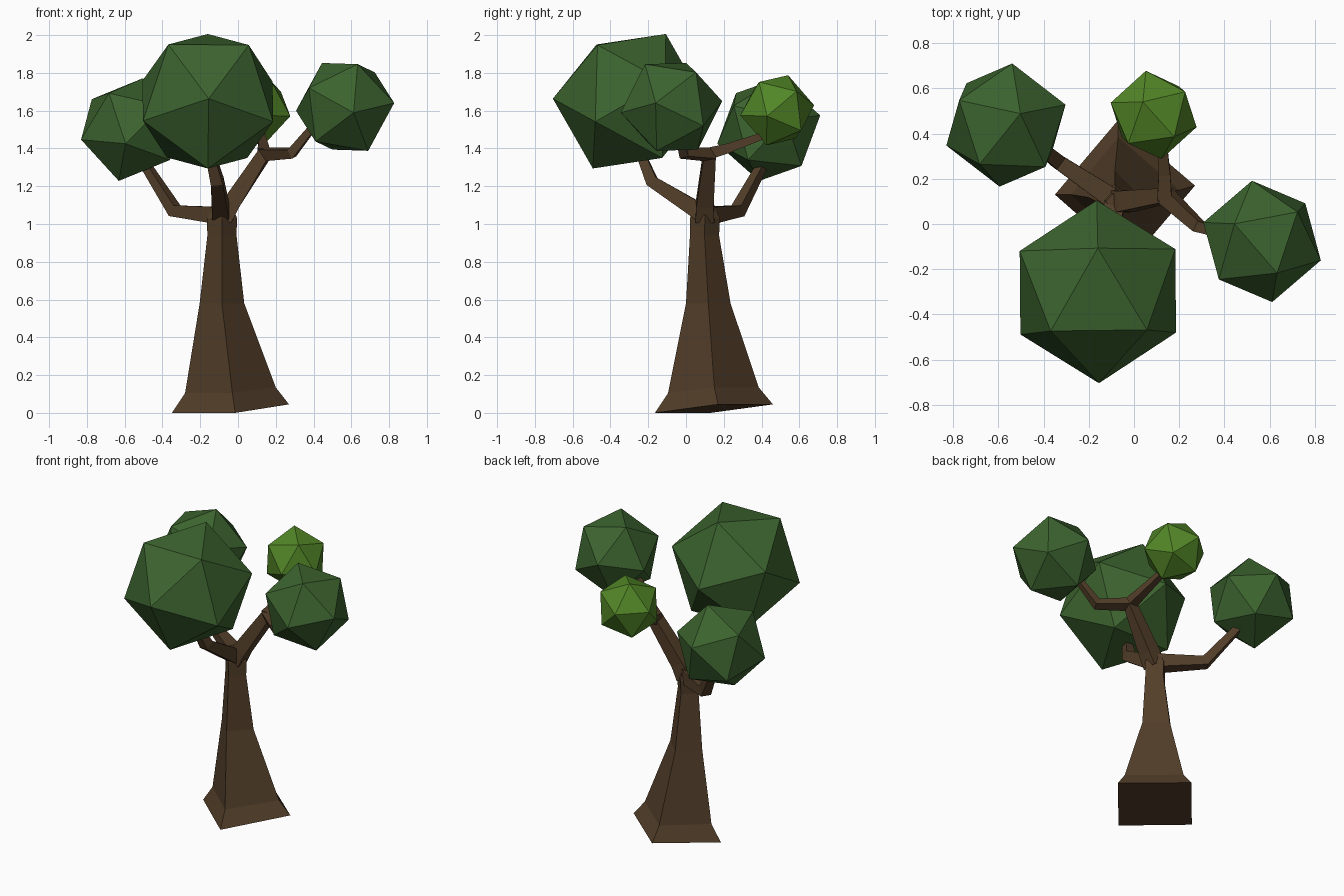
import bpy, bmesh
from mathutils import Vector, Matrix

if "Cube" in bpy.data.objects:
    bpy.data.objects.remove(bpy.data.objects["Cube"])


def material(name, color):
    m = bpy.data.materials.new(name)
    m.diffuse_color = (*color, 1)
    m.use_nodes = True
    m.node_tree.nodes["Principled BSDF"].inputs["Base Color"].default_value = m.diffuse_color
    return m


BARK = material("bark", (0.085, 0.048, 0.022))
LEAF = material("dark_leaf", (0.045, 0.125, 0.028))
LIME = material("light_leaf", (0.085, 0.24, 0.02))


def finish(bm, name, mat):
    bmesh.ops.recalc_face_normals(bm, faces=bm.faces)
    me = bpy.data.meshes.new(name)
    bm.to_mesh(me)
    bm.free()
    me.materials.append(mat)
    ob = bpy.data.objects.new(name, me)
    bpy.context.collection.objects.link(ob)


def loft(name, rings):
    """Skin a list of four-point rings and cap both ends."""
    bm = bmesh.new()
    loops = [[bm.verts.new(p) for p in r] for r in rings]
    for a, b in zip(loops, loops[1:]):
        for i in range(4):
            j = (i + 1) % 4
            bm.faces.new((a[i], a[j], b[j], b[i]))
    bm.faces.new(loops[0][::-1])
    bm.faces.new(loops[-1])
    finish(bm, name, BARK)


def branch(name, path):
    """Square tube along (x, y, z, radius) points with mitred bends."""
    pts = [Vector(p[:3]) for p in path]
    n = len(pts)
    rings = []
    side = None
    for i, p in enumerate(pts):
        d_in = (p - pts[i - 1]).normalized() if i else Vector()
        d_out = (pts[i + 1] - p).normalized() if i < n - 1 else Vector()
        d = (d_in + d_out).normalized()
        if side is None:
            side = d.cross(Vector((0, 0, 1)))
        side = (side - d * side.dot(d)).normalized()
        up = side.cross(d)
        r = path[i][3]
        rings.append([p + r * (s * side + t * up)
                      for s, t in ((1, 1), (-1, 1), (-1, -1), (1, -1))])
    loft(name, rings)


def frame(a, b):
    a = Vector(a).normalized()
    c = a.cross(Vector(b)).normalized()
    return Matrix((a, c.cross(a), c)).transposed()


def foliage(name, center, radius, a, b, mat):
    """Icosahedron turned so two neighbouring corners point along a and b."""
    bm = bmesh.new()
    bmesh.ops.create_icosphere(bm, subdivisions=1, radius=radius)
    bm.verts.ensure_lookup_table()
    v0 = bm.verts[0]
    v1 = v0.link_edges[0].other_vert(v0)
    rot = frame(a, b) @ frame(v0.co, v1.co).transposed()
    bmesh.ops.transform(bm, matrix=Matrix.Translation(center) @ rot.to_4x4(),
                        verts=bm.verts)
    finish(bm, name, mat)


# Trunk: flared, slightly tilted foot tapering up to the fork
def diamond(x, y, z, r):
    return [(x, y - r, z), (x + r, y, z), (x, y + r, z), (x - r, y, z)]


loft("trunk", [
    [(-0.015, -0.165, 0.0), (0.27, 0.17, 0.045), (-0.07, 0.46, 0.045), (-0.35, 0.13, 0.0)],
    [(-0.03, -0.095, 0.105), (0.2, 0.15, 0.135), (-0.07, 0.385, 0.135), (-0.28, 0.13, 0.105)],
    diamond(-0.085, 0.118, 0.58, 0.118),
    diamond(-0.085, 0.098, 0.94, 0.077),
    diamond(-0.085, 0.1, 1.03, 0.08),
    diamond(-0.08, 0.1, 1.11, 0.045),
])

# Branches
branch("left_branch", [(-0.09, 0.11, 1.045, 0.045), (-0.335, 0.275, 1.07, 0.032),
                       (-0.52, 0.43, 1.36, 0.02)])
branch("front_branch", [(-0.09, 0.08, 1.06, 0.045), (-0.11, -0.18, 1.225, 0.032),
                        (-0.16, -0.26, 1.42, 0.02)])
branch("right_branch", [(-0.08, 0.1, 1.03, 0.05), (-0.035, 0.1, 1.11, 0.046),
                        (0.14, 0.125, 1.37, 0.036), (0.285, -0.01, 1.375, 0.026),
                        (0.41, -0.05, 1.53, 0.017)])
branch("back_branch", [(0.135, 0.11, 1.37, 0.032), (0.135, 0.22, 1.4, 0.026),
                       (0.12, 0.43, 1.475, 0.017)])

# Foliage clumps
foliage("front_foliage", (-0.16, -0.3, 1.65), 0.405, (0.0, 0.19, 0.35), (-0.205, -0.165, 0.305), LEAF)
foliage("left_foliage", (-0.567, 0.438, 1.5), 0.284, (0.063, 0.05, 0.267), (0.26, 0.09, 0.06), LEAF)
foliage("right_foliage", (0.567, -0.077, 1.62), 0.274, (0.254, -0.082, 0.02), (0.069, -0.14, 0.225), LEAF)
foliage("back_foliage", (0.087, 0.483, 1.602), 0.2, (0.09, -0.095, 0.148), (0.19, -0.05, -0.04), LIME)
